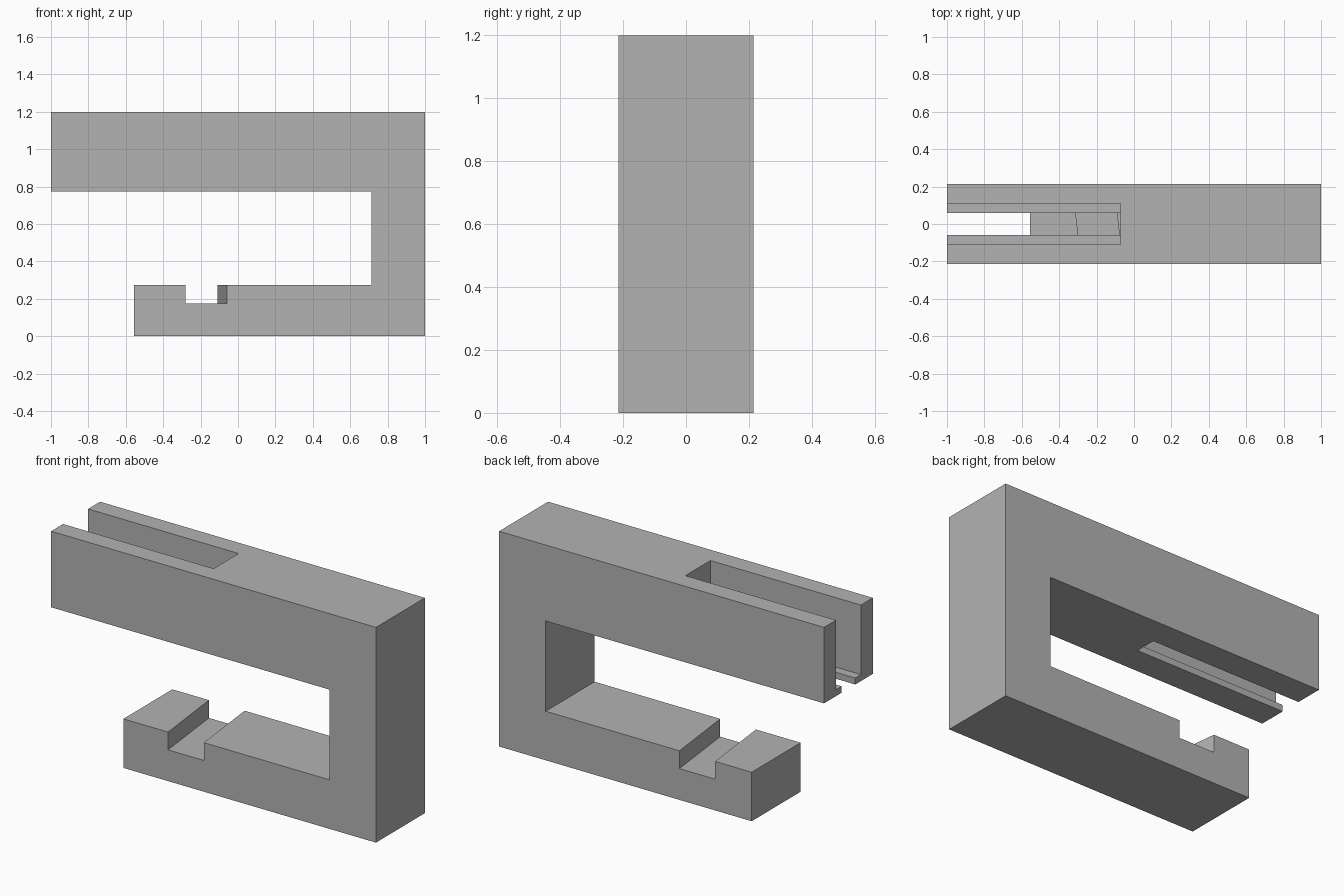
import bpy
import bmesh
from mathutils import Vector

cube = bpy.data.objects.get("Cube")
if cube:
    bpy.data.objects.remove(cube, do_unlink=True)

HALF_DEPTH = 0.215
HEIGHT = 1.198
ARM_BOTTOM = 0.775     # underside of the upper arm
BASE_TOP = 0.273       # top of the lower arm

grey = bpy.data.materials.new("plain grey")
grey.use_nodes = True
colour = (0.45, 0.45, 0.45, 1)
grey.diffuse_color = colour
grey.node_tree.nodes["Principled BSDF"].inputs["Base Color"].default_value = colour


def prism(name, outline, sweep):
    """Extrude a closed 3D outline along the sweep vector."""
    bm = bmesh.new()
    face = bm.faces.new([bm.verts.new(p) for p in outline])
    ext = bmesh.ops.extrude_face_region(bm, geom=[face], use_keep_orig=True)
    moved = [g for g in ext["geom"] if isinstance(g, bmesh.types.BMVert)]
    bmesh.ops.translate(bm, verts=moved, vec=Vector(sweep))
    bmesh.ops.recalc_face_normals(bm, faces=bm.faces)
    mesh = bpy.data.meshes.new(name)
    bm.to_mesh(mesh)
    bm.free()
    mesh.materials.append(grey)
    obj = bpy.data.objects.new(name, mesh)
    bpy.context.collection.objects.link(obj)
    return obj


def cut(target, cutter):
    """Subtract the cutter, then remove it."""
    cutter.hide_render = True
    mod = target.modifiers.new("cut", "BOOLEAN")
    mod.operation = "DIFFERENCE"
    mod.solver = "EXACT"
    mod.object = cutter
    bpy.context.view_layer.objects.active = target
    bpy.ops.object.modifier_apply(modifier=mod.name)
    bpy.data.objects.remove(cutter, do_unlink=True)


# C-shaped frame
profile = [(-1, HEIGHT), (-1, ARM_BOTTOM), (0.713, ARM_BOTTOM), (0.713, BASE_TOP),
           (-0.555, BASE_TOP), (-0.555, 0), (1, 0), (1, HEIGHT)]
frame = prism("clamp_frame", [(x, -HALF_DEPTH, z) for x, z in profile],
              (0, 2 * HALF_DEPTH, 0))

# Stepped slot, open at the arm end, with a narrow lip at the bottom
lip = ARM_BOTTOM + 0.036
half = [(0.06, ARM_BOTTOM - 0.1), (0.06, lip), (0.11, lip), (0.11, HEIGHT + 0.1)]
section = half + [(-y, z) for y, z in reversed(half)]
cut(frame, prism("slot_cutter", [(-1.1, y, z) for y, z in section], (1.027, 0, 0)))

# Slightly skewed groove across the lower arm
skew, reach = 0.116, 0.3
groove = [(-0.305, 0.174), (-0.085, 0.174), (-0.085, BASE_TOP + 0.1), (-0.305, BASE_TOP + 0.1)]
cut(frame, prism("groove_cutter", [(x + skew * reach, -reach, z) for x, z in groove],
                 (-2 * skew * reach, 2 * reach, 0)))
